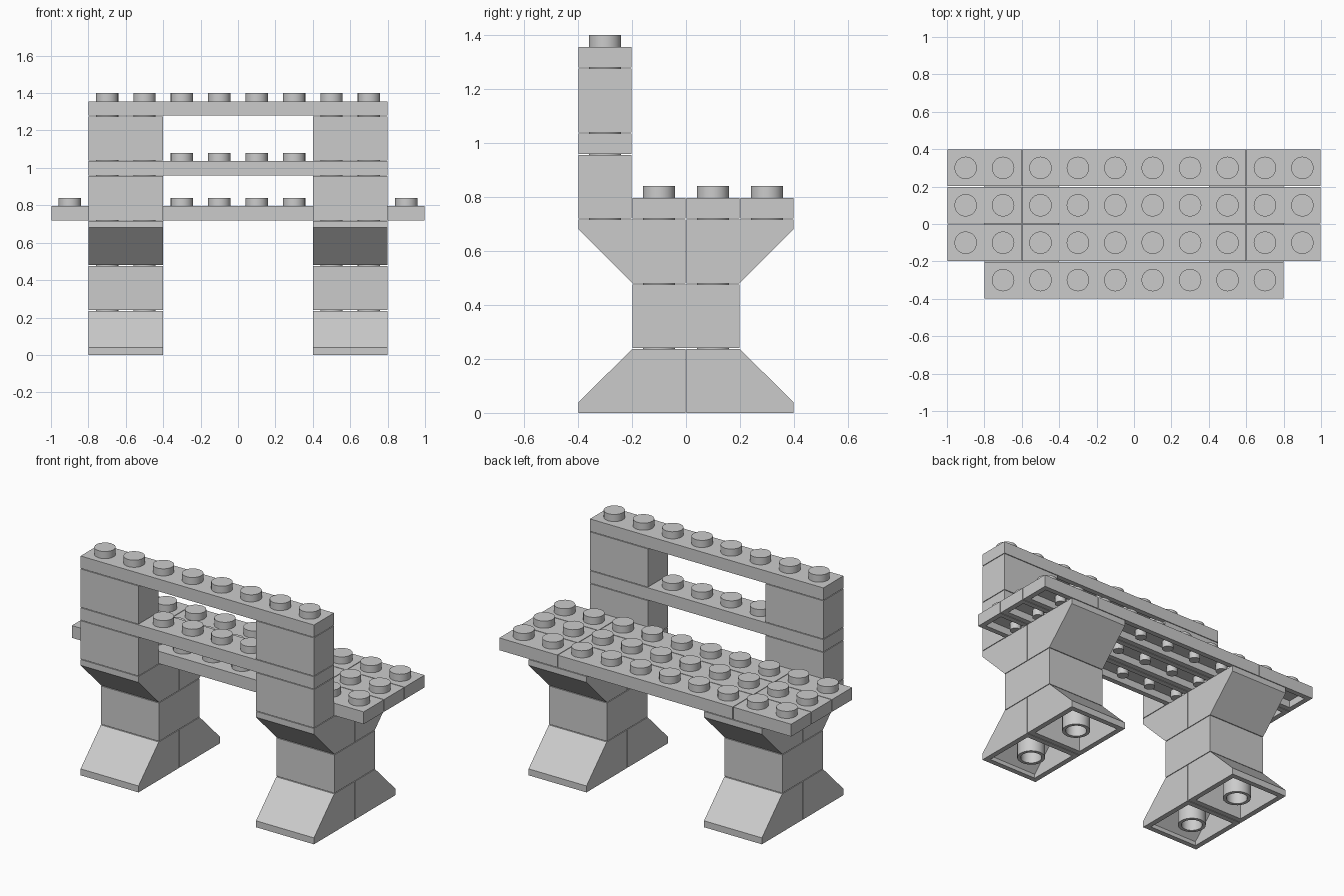
import bpy, bmesh, math
from mathutils import Matrix

cube = bpy.data.objects.get("Cube")
if cube:
    bpy.data.objects.remove(cube, do_unlink=True)

U = 0.2          # stud pitch
PLATE = 0.08     # plate height
BRICK = 0.24     # brick height
GAP = 0.002      # clearance on each side of a brick
WALL = 0.032     # wall thickness
SIDES = 24

grey = bpy.data.materials.new("light grey")
grey.use_nodes = True
COLOUR = (0.6, 0.6, 0.6, 1)
grey.diffuse_color = COLOUR
grey.node_tree.nodes["Principled BSDF"].inputs["Base Color"].default_value = COLOUR
made = []


def prism(bm, profile, hx):
    """Open-bottomed prism along x; the profile starts with its bottom edge."""
    a, b = [[bm.verts.new((x, y, z)) for y, z in profile] for x in (-hx, hx)]
    bm.faces.new(a)
    bm.faces.new(b[::-1])
    n = len(profile)
    for i in range(1, n):
        j = (i + 1) % n
        bm.faces.new((a[i], b[i], b[j], a[j]))
    return [a[0], a[1], b[1], b[0]]


def cylinder(bm, x, y, z0, z1, r, sides=SIDES):
    bmesh.ops.create_cone(bm, cap_ends=True, segments=sides, radius1=r, radius2=r,
                          depth=z1 - z0, matrix=Matrix.Translation((x, y, (z0 + z1) / 2)))


def tube(bm, x, y, z1, r_out, r_in):
    rings = []
    for r, z in ((r_out, 0), (r_out, z1), (r_in, z1), (r_in, 0)):
        angles = [math.tau * k / SIDES for k in range(SIDES)]
        rings.append([bm.verts.new((x + r * math.cos(t), y + r * math.sin(t), z))
                      for t in angles])
    for i in range(4):
        p, q = rings[i], rings[(i + 1) % 4]
        for k in range(SIDES):
            m = (k + 1) % SIDES
            bm.faces.new((p[k], p[m], q[m], q[k]))


def piece(name, loc, nx, outer, inner, stud_rows, pin_row=None, tubes=(), flip=1):
    """Hollow brick, centred in x on loc, with studs above and pins or tubes below."""
    bm = bmesh.new()
    hx = nx * U / 2 - GAP
    rim = prism(bm, outer, hx)
    hole = prism(bm, inner, hx - WALL)
    for i in range(4):
        j = (i + 1) % 4
        bm.faces.new((rim[i], rim[j], hole[j], hole[i]))
    top = max(z for _, z in outer)
    for y in stud_rows:
        for i in range(nx):
            cylinder(bm, (i - (nx - 1) / 2) * U, y, top - 0.001, top + 0.044, 0.06)
    if pin_row is not None:
        for i in range(1, nx):
            cylinder(bm, (i - nx / 2) * U, pin_row, 0, top - WALL / 2, 0.033, 12)
    for y, height in tubes:
        tube(bm, 0, y, height, 0.08, 0.06)
    if flip < 0:
        bmesh.ops.scale(bm, vec=(1, -1, 1), verts=bm.verts)
    bmesh.ops.recalc_face_normals(bm, faces=bm.faces)
    mesh = bpy.data.meshes.new(name)
    bm.to_mesh(mesh)
    bm.free()
    mesh.materials.append(grey)
    obj = bpy.data.objects.new(name, mesh)
    obj.location = loc
    bpy.context.collection.objects.link(obj)
    made.append(obj)


def box(y0, y1, h):
    return [(y0, 0), (y1, 0), (y1, h), (y0, h)]


def block(name, x, y, z, nx, ny, h):
    """Straight brick or plate centred on x, y."""
    w, top = ny * U / 2 - GAP, h - 2 * GAP
    rows = [(j - (ny - 1) / 2) * U for j in range(ny)]
    piece(name, (x, y, z), nx, box(-w, w, top), box(WALL - w, w - WALL, top - WALL), rows,
          pin_row=0 if ny == 1 else None,
          tubes=[(0, top - WALL / 2)] if ny == 2 else ())


# Sloped profiles, running outward from the middle of the leg
TOP = BRICK - 2 * GAP
FAR = 2 * U - GAP
CEIL = TOP - WALL
foot_outer = [(GAP, 0), (FAR, 0), (FAR, 0.04), (U, TOP), (GAP, TOP)]
foot_inner = [(GAP + WALL, 0), (FAR - WALL, 0), (FAR - WALL, 0.025),
              (U - 0.013, CEIL), (GAP + WALL, CEIL)]
head_outer = [(GAP, 0), (U - GAP, 0), (FAR, 0.2), (FAR, TOP), (GAP, TOP)]
head_inner = box(GAP + WALL, U - GAP - WALL, CEIL)

for side, x in (("left", 0.6), ("right", -0.6)):
    # Legs: flared foot, straight shaft, flared head
    for end, flip in (("back", 1), ("front", -1)):
        piece(f"{side}_{end}_foot", (x, 0, 0), 2, foot_outer, foot_inner, [U / 2],
              tubes=[(U, 0.145)], flip=flip)
        piece(f"{side}_{end}_leg_head", (x, 0, 2 * BRICK), 2, head_outer, head_inner,
              [U / 2, 1.5 * U], flip=flip)
    block(f"{side}_leg_shaft", x, 0, BRICK, 2, 2, BRICK)
    # Upright posts
    block(f"{side}_lower_post", x, -0.3, 0.72, 2, 1, BRICK)
    block(f"{side}_upper_post", x, -0.3, 1.04, 2, 1, BRICK)

# Seat planks: three rows of a long plate with short end plates
for row, y in enumerate((-0.1, 0.1, 0.3), 1):
    block(f"seat_plank_{row}", 0, y, 0.72, 6, 1, PLATE)
    for side, x in (("left", 0.8), ("right", -0.8)):
        block(f"{side}_seat_end_{row}", x, y, 0.72, 2, 1, PLATE)

# Rails
block("middle_rail", 0, -0.3, 0.96, 8, 1, PLATE)
block("top_rail", 0, -0.3, 1.28, 8, 1, PLATE)

# Smooth round sides, keep hard edges
bpy.ops.object.select_all(action="DESELECT")
for obj in made:
    obj.select_set(True)
bpy.context.view_layer.objects.active = made[0]
bpy.ops.object.shade_smooth_by_angle(angle=math.radians(35))
